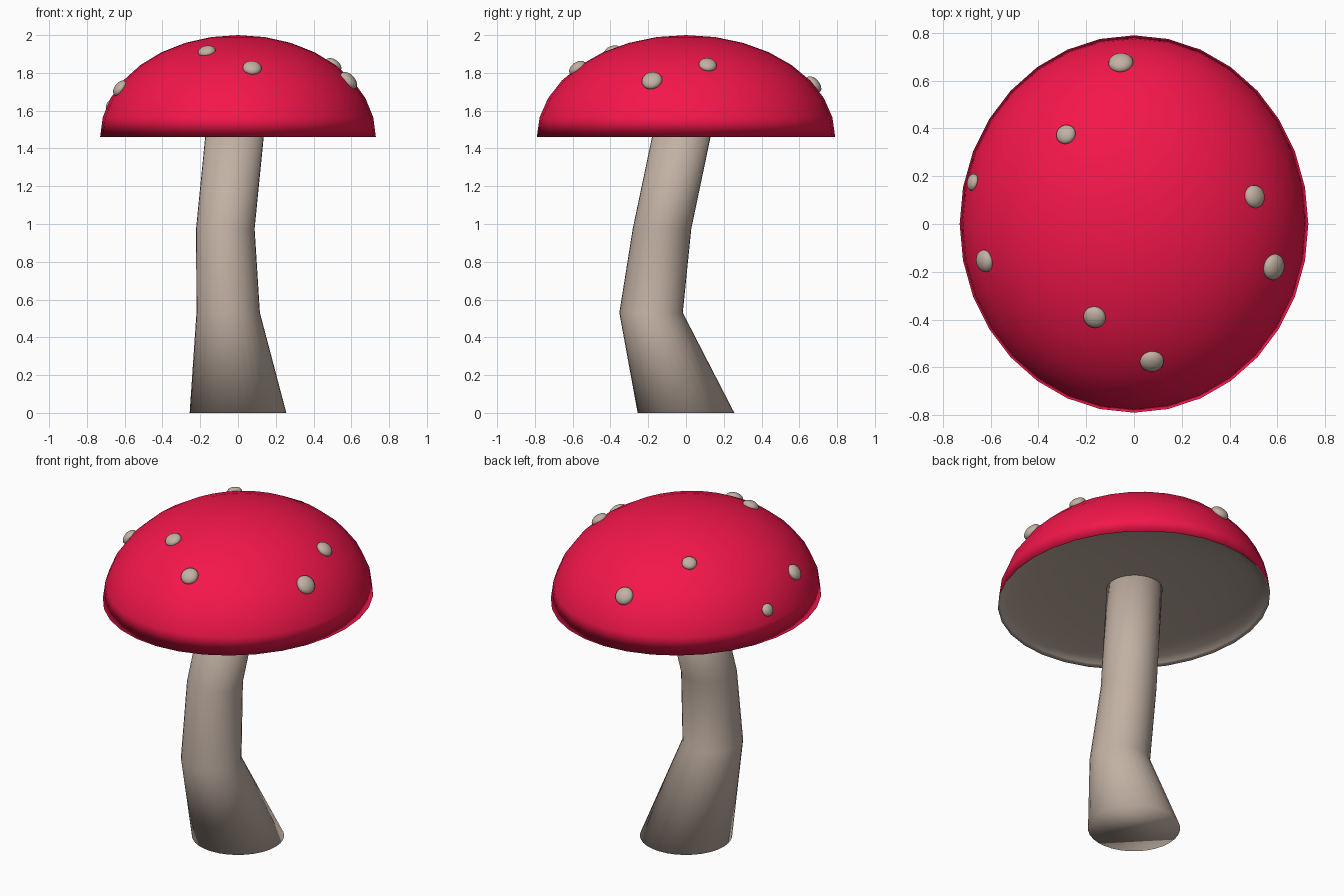
import bpy, bmesh, math
from mathutils import Vector

if "Cube" in bpy.data.objects:
    bpy.data.objects.remove(bpy.data.objects["Cube"])

RX, RY, H, RIM = 0.73, 0.79, 0.54, 1.46


def material(name, rgb):
    m = bpy.data.materials.new(name)
    m.diffuse_color = (*rgb, 1)
    m.use_nodes = True
    m.node_tree.nodes["Principled BSDF"].inputs["Base Color"].default_value = m.diffuse_color
    return m


red = material("red", (0.9, 0.008, 0.07))
cream = material("cream", (0.54, 0.44, 0.37))


def finish(bm, name, *mats):
    bmesh.ops.recalc_face_normals(bm, faces=bm.faces)
    for f in bm.faces:
        f.smooth = True
    me = bpy.data.meshes.new(name)
    bm.to_mesh(me)
    bm.free()
    for m in mats:
        me.materials.append(m)
    ob = bpy.data.objects.new(name, me)
    bpy.context.collection.objects.link(ob)
    return ob


# Cap: sphere whose lower half is folded up into a shallow hollow underside
bm = bmesh.new()
bmesh.ops.create_uvsphere(bm, u_segments=32, v_segments=16, radius=1)
for f in bm.faces:
    f.material_index = 1 if f.calc_center_median().z < 0 else 0
for v in bm.verts:
    z = v.co.z
    v.co = (v.co.x * RX, v.co.y * RY, RIM + (z * H if z > 0 else -z * 0.08))
finish(bm, "cap", red, cream)

# Stem: bent tube lofted through round sections (x, y, z, radius)
bm = bmesh.new()
N = 32
rings = []
for x, y, z, r in [(0, 0, 0, 0.256), (-0.052, -0.185, 0.53, 0.168),
                   (-0.067, -0.127, 0.975, 0.155), (-0.008, -0.002, 1.57, 0.155)]:
    rings.append([bm.verts.new((x + r * math.cos(2 * math.pi * i / N),
                                y + r * math.sin(2 * math.pi * i / N), z))
                  for i in range(N)])
for a, b in zip(rings, rings[1:]):
    for i in range(N):
        j = (i + 1) % N
        bm.faces.new((a[i], a[j], b[j], b[i]))
bm.faces.new(rings[0][::-1])
bm.faces.new(rings[-1])
finish(bm, "stem", cream)

# Spots: flattened beads seated on the cap along its surface normal (x, y, radius)
spots = [(-0.055, 0.675, 0.052), (-0.285, 0.375, 0.042), (-0.675, 0.175, 0.036),
         (0.505, 0.115, 0.048), (-0.625, -0.155, 0.047), (0.585, -0.18, 0.055),
         (-0.165, -0.39, 0.047), (0.075, -0.575, 0.05)]
for n, (x, y, r) in enumerate(spots, 1):
    z = H * math.sqrt(1 - (x / RX) ** 2 - (y / RY) ** 2)
    normal = Vector((x / RX ** 2, y / RY ** 2, z / H ** 2))
    bm = bmesh.new()
    bmesh.ops.create_uvsphere(bm, u_segments=24, v_segments=12, radius=r)
    bmesh.ops.scale(bm, vec=(1, 1, 0.6), verts=bm.verts)
    ob = finish(bm, f"spot_{n}", cream)
    ob.location = (x, y, RIM + z)
    ob.rotation_euler = normal.to_track_quat('Z', 'Y').to_euler()
